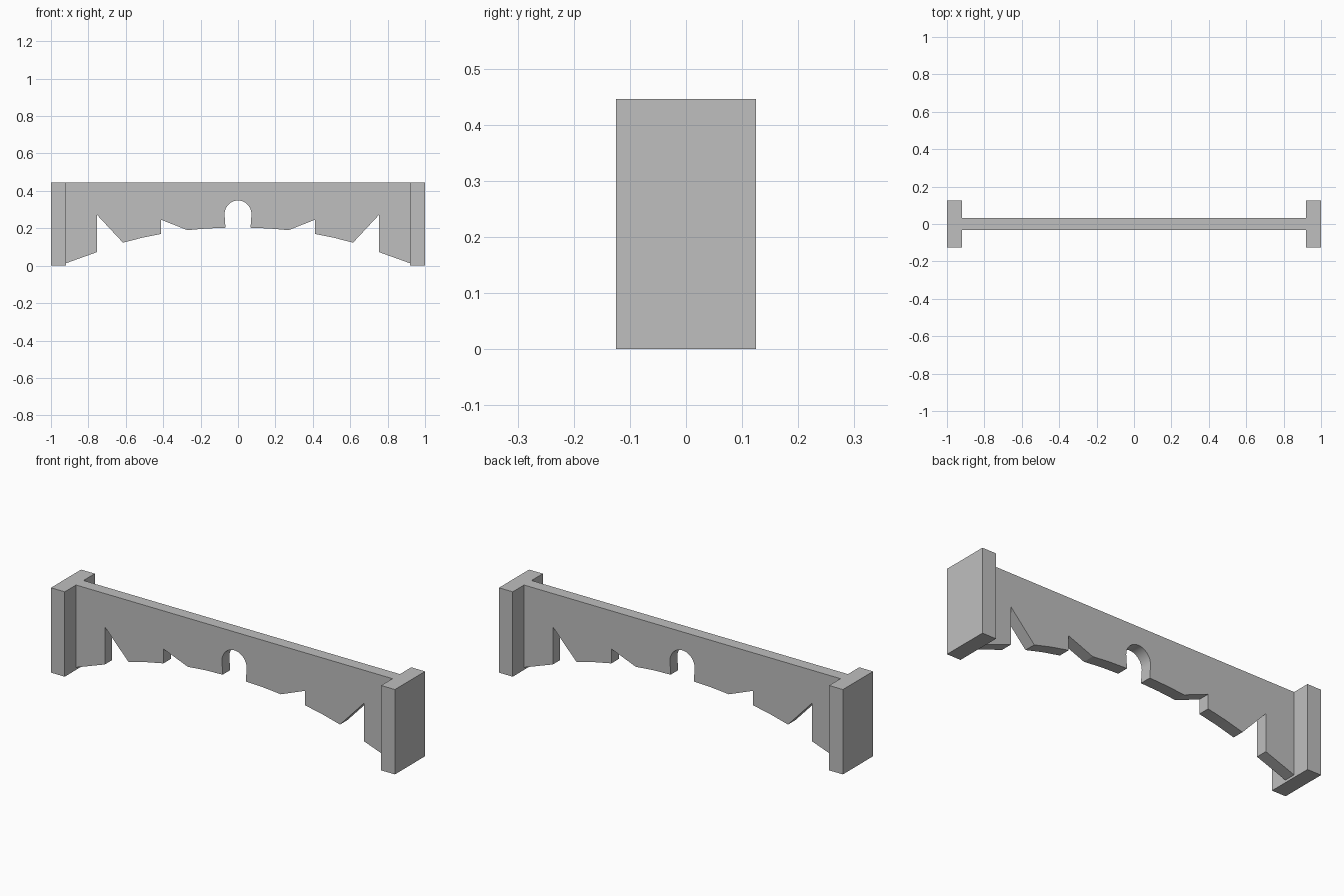
import bpy, bmesh
from math import sin, cos, pi

cube = bpy.data.objects.get("Cube")
if cube:
    bpy.data.objects.remove(cube, do_unlink=True)

HEIGHT, POST_IN, POST_DEPTH, PANEL_DEPTH = 0.446, 0.92, 0.125, 0.031

grey = bpy.data.materials.new("plain grey")
grey.use_nodes = True
colour = (0.52, 0.52, 0.52, 1)
grey.diffuse_color = colour
grey.node_tree.nodes["Principled BSDF"].inputs["Base Color"].default_value = colour


def extrude_outline(name, outline, half_depth):
    """Make a solid from an x-z outline, centred on y = 0."""
    bm = bmesh.new()
    face = bm.faces.new([bm.verts.new((x, -half_depth, z)) for x, z in outline])
    out = bmesh.ops.extrude_face_region(bm, geom=[face])
    moved = [v for v in out["geom"] if isinstance(v, bmesh.types.BMVert)]
    bmesh.ops.translate(bm, vec=(0, 2 * half_depth, 0), verts=moved)
    bmesh.ops.recalc_face_normals(bm, faces=bm.faces)
    mesh = bpy.data.meshes.new(name)
    bm.to_mesh(mesh)
    bm.free()
    mesh.materials.append(grey)
    obj = bpy.data.objects.new(name, mesh)
    bpy.context.collection.objects.link(obj)
    return obj


# Half of the carved lower edge: round centre arch, then steps out to the post
arch = [(0.072 * sin(a), 0.274 + 0.075 * cos(a))
        for a in (pi / 2 * i / 12 for i in range(13))]
steps = [(0.067, 0.203), (0.17, 0.199), (0.27, 0.19),
         (0.412, 0.246), (0.412, 0.17), (0.515, 0.149), (0.615, 0.123),
         (0.753, 0.271), (0.753, 0.073), (POST_IN, 0.013)]
half = arch + steps + [(POST_IN, HEIGHT)]

# Carved panel, mirrored about the centre
mirrored = [(-x, z) for x, z in half[1:]]
panel = extrude_outline("carved_panel", half + mirrored[::-1], PANEL_DEPTH)
bpy.context.view_layer.objects.active = panel
panel.select_set(True)
bpy.ops.object.shade_smooth_by_angle(angle=pi / 9)
panel.select_set(False)

# End posts
for name, side in (("left_post", 1), ("right_post", -1)):
    extrude_outline(name, [(side * POST_IN, 0), (side, 0),
                           (side, HEIGHT), (side * POST_IN, HEIGHT)], POST_DEPTH)
